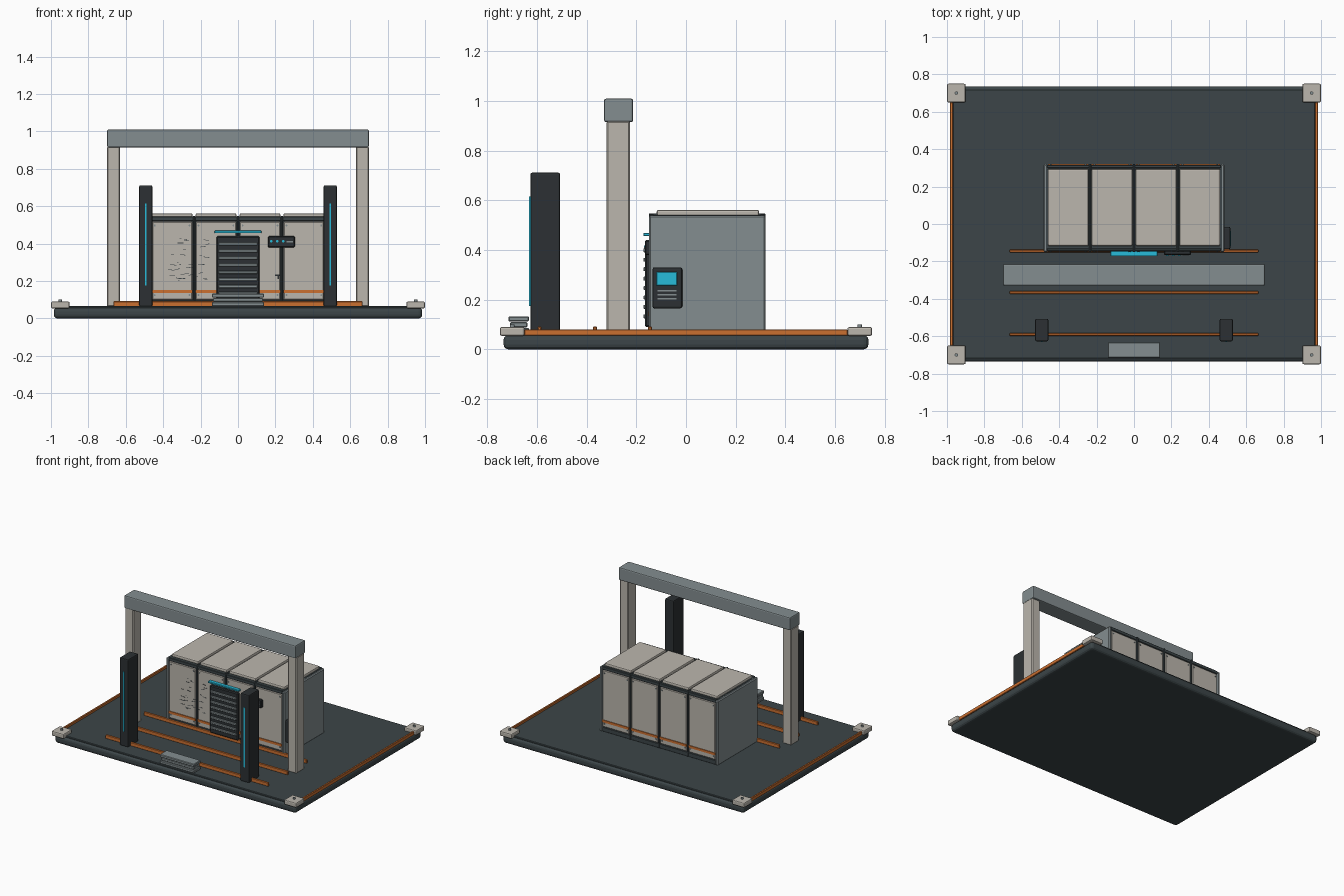
import bpy, random
from math import radians

if "Cube" in bpy.data.objects:
    bpy.data.objects.remove(bpy.data.objects["Cube"])

random.seed(4)


def mat(name, r, g, b):
    m = bpy.data.materials.new(name)
    m.diffuse_color = (r, g, b, 1)
    m.use_nodes = True
    m.node_tree.nodes["Principled BSDF"].inputs["Base Color"].default_value = m.diffuse_color
    return m


DARK = mat("dark", 0.045, 0.06, 0.065)
BLACK = mat("black", 0.025, 0.03, 0.033)
GREY = mat("steel", 0.23, 0.27, 0.28)
BEIGE = mat("beige", 0.50, 0.47, 0.42)
ORANGE = mat("orange", 0.60, 0.16, 0.03)
CYAN = mat("cyan", 0.02, 0.50, 0.70)


def finish(o, name, m, bevel, seg):
    o.name = name
    o.data.materials.append(m)
    if bevel:
        b = o.modifiers.new("bevel", 'BEVEL')
        b.width, b.segments, b.limit_method = bevel, seg, 'ANGLE'
    return o


def box(name, x, y, z, m, bevel=0.0, seg=1):
    """Box from (min, max) ranges on each axis."""
    bpy.ops.mesh.primitive_cube_add(size=1, location=[sum(r) / 2 for r in (x, y, z)])
    o = bpy.context.object
    o.scale = [r[1] - r[0] for r in (x, y, z)]
    bpy.ops.object.transform_apply(location=False, rotation=False, scale=True)
    return finish(o, name, m, bevel, seg)


def disc(name, loc, r, depth, m, rot=(0, 0, 0)):
    bpy.ops.mesh.primitive_cylinder_add(vertices=12, radius=r, depth=depth, location=loc, rotation=rot)
    return finish(bpy.context.object, name, m, 0, 1)


def span(c, w):
    return (c - w / 2, c + w / 2)


FACE_Y = (radians(90), 0, 0)

# platform
box("platform_base", (-.985, .985), (-.735, .735), (0, .058), DARK, .02, 3)
box("platform_deck", (-.97, .97), (-.72, .72), (.05, .066), DARK, .004)
for sx in (-1, 1):
    box("side_rail", span(sx * .976, .014), (-.65, .65), (.055, .08), ORANGE, .002)
    for sy in (-1, 1):
        box("corner_pad", span(sx * .95, .1), span(sy * .7, .1), (.054, .09), BEIGE, .008, 2)
        disc("corner_bolt", (sx * .95, sy * .7, .093), .009, .016, GREY)

# floor tracks
for y in (-.145, -.367, -.59):
    box("floor_track", (-.665, .665), span(y, .015), (.064, .092), ORANGE, .003)

# gantry
for sx in (-1, 1):
    box("gantry_post", span(sx * .665, .07), (-.32, -.225), (.062, .92), BEIGE, .006)
box("gantry_beam", (-.70, .70), (-.33, -.213), (.915, 1.01), GREY, .008, 2)

# scanner towers
for sx in (-1, 1):
    box("scanner_tower", span(sx * .493, .07), (-.627, -.507), (.064, .712), BLACK, .007, 2)
    box("tower_light", span(sx * .493, .010), (-.632, -.62), (.175, .615), CYAN)

# entry step
for i in range(3):
    inset = .006 * (i % 2)
    z = .066 + i * .023
    box("step_slab", (-.14 + inset, .14 - inset), (-.715 + inset, -.633 - inset),
        (z, z + .021), GREY, .004)

# cabinet body
box("cabinet_core", (-.47, .47), (-.137, .307), (.064, .542), DARK)
for sx in (-1, 1):
    box("cabinet_side", span(sx * .473, .022), (-.15, .32), (.064, .54), GREY, .006)
for z in ((.064, .098), (.52, .545)):
    box("front_frame", (-.465, .465), (-.146, -.13), z, DARK, .003)
    box("back_frame", (-.465, .465), (.30, .316), z, DARK, .003)
for x in (-.235, 0, .235):
    box("front_mullion", span(x, .013), (-.15, -.13), (.066, .545), DARK, .003)
    box("back_mullion", span(x, .013), (.30, .32), (.066, .545), DARK, .003)
    box("roof_rib", span(x, .013), (-.15, .32), (.535, .548), DARK, .003)

# cabinet panels
for cx in (-.352, -.118, .118, .352):
    box("roof_panel", span(cx, .218), (-.118, .295), (.538, .562), BEIGE, .008, 2)
    for name, ys, face in (("front_panel", (-.146, -.13), -.147), ("back_panel", (.30, .316), .317)):
        box(name, span(cx, .215), ys, (.10, .518), BEIGE, .004)
        for dx in (-.093, .093):
            for z in (.125, .497):
                disc("panel_rivet", (cx + dx, face, z), .005, .006, GREY, FACE_Y)
        box("accent_stripe", span(cx, .216), span(face, .008), (.135, .152), ORANGE)

# scuff marks on the left front panels
for i in range(32):
    x, z, w = random.uniform(-.36, -.15), random.uniform(.19, .43), random.uniform(.008, .035)
    o = box("scuff_mark", span(x, w), span(-.1465, .002), span(z, .003), DARK)
    o.rotation_euler.y = random.uniform(-.2, .2)

# vent grille
box("grille_back", (-.115, .115), (-.166, -.14), (.09, .44), BLACK, .006)
for i in range(8):
    z = .125 + i * .038
    box("grille_slat", (-.105, .105), (-.172, -.16), (z, z + .016), GREY, .003)
box("grille_light", (-.125, .125), (-.172, -.145), (.456, .469), CYAN, .002)

# status box
box("status_box", (.16, .305), (-.166, -.14), (.38, .44), BLACK, .005)
for x in (.178, .21, .242):
    disc("status_lamp", (x, -.167, .412), .007, .006, CYAN, FACE_Y)
box("status_slot", (.26, .295), (-.169, -.16), (.405, .415), GREY)
box("cable_mark", (.198, .225), (-.150, -.14), (.228, .234), BLACK)
box("cable_drop", (.212, .218), (-.150, -.14), (.21, .234), BLACK)

# side control panel
box("control_panel", (.475, .515), (-.135, -.015), (.165, .33), BLACK, .008, 2)
box("control_screen", (.51, .518), (-.119, -.036), (.257, .312), CYAN, .002)
for z in (.20, .217, .234):
    box("control_key_row", (.51, .518), (-.115, -.038), (z, z + .006), GREY)
